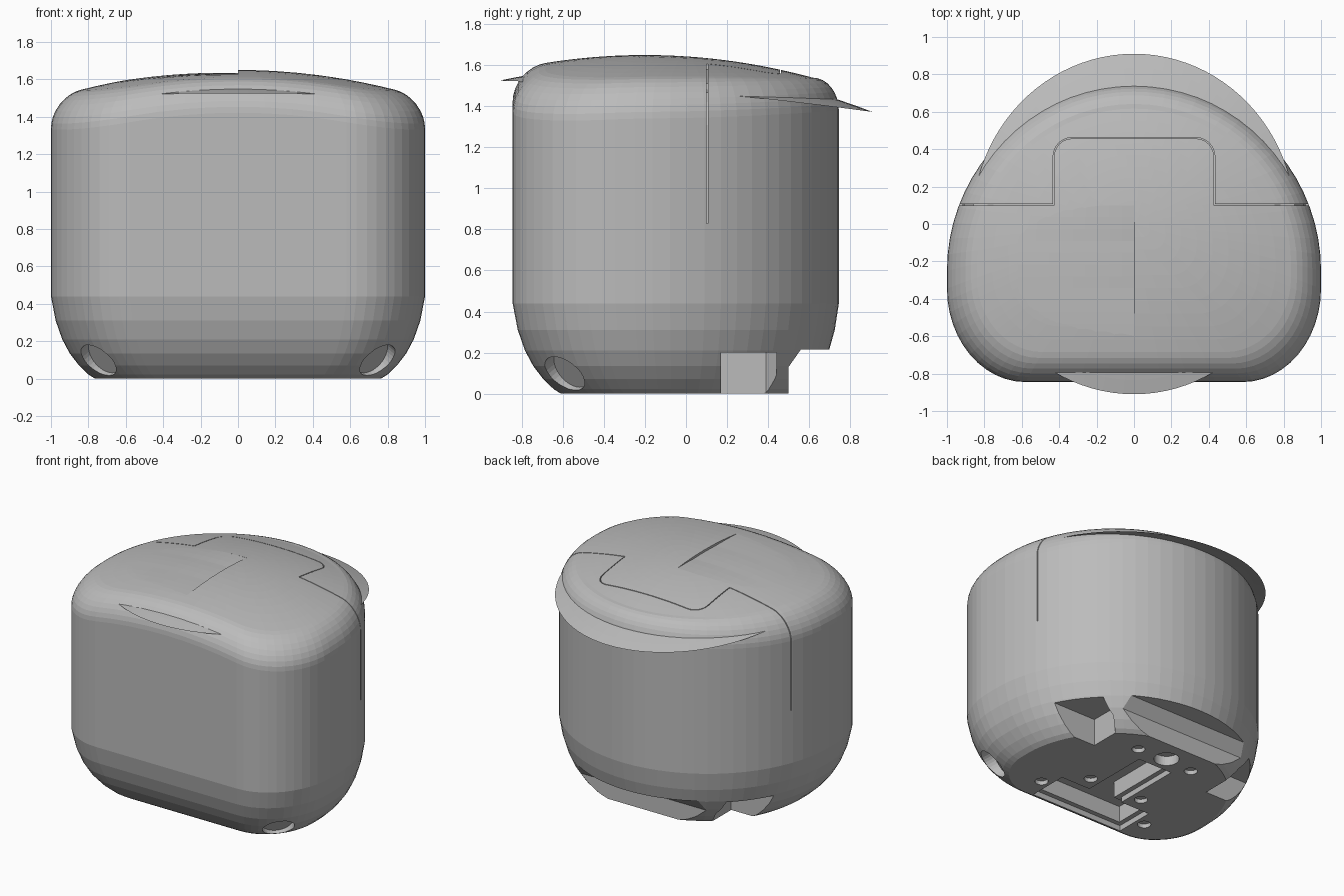
import bpy, bmesh
from math import sin, cos, pi
from mathutils import Matrix, Vector

if "Cube" in bpy.data.objects:
    bpy.data.objects.remove(bpy.data.objects["Cube"])

R = 0.16          # rim fillet radius


def top_z(x, y):
    return 1.65 - 0.15 * x * x - 0.165 * (y + 0.2) ** 2


def outline(d):
    """Footprint (round back, flat front with rounded corners) inset by d."""
    base = [(cos(k * pi / 36), -0.25 + 0.995 * sin(k * pi / 36)) for k in range(37)]
    corner = [(0.58 + 0.42 * cos(k * pi / 24), -0.345 - 0.5 * sin(k * pi / 24)) for k in range(13)]
    flat = [(-0.58 + 1.16 * k / 8, -0.845) for k in range(1, 8)]
    base += [(-x, y) for x, y in corner] + flat + corner[::-1]
    out = []
    for x, y in base:
        sy = 1 - d / 0.795 * (0.8 if y > -0.05 else 1)
        out.append((x * (1 - d), -0.05 + (y + 0.05) * sy))
    return out


N = len(outline(0))


def finish(name, bm, helper=False):
    bmesh.ops.recalc_face_normals(bm, faces=bm.faces)
    me = bpy.data.meshes.new(name)
    bm.to_mesh(me)
    bm.free()
    ob = bpy.data.objects.new(name, me)
    bpy.context.collection.objects.link(ob)
    ob.hide_render = helper
    return ob


def prism(name, pts, axis, length):
    """Closed polygon extruded along a vector."""
    bm = bmesh.new()
    f = bm.faces.new([bm.verts.new(p) for p in pts])
    r = bmesh.ops.extrude_face_region(bm, geom=[f])
    vs = [v for v in r["geom"] if isinstance(v, bmesh.types.BMVert)]
    bmesh.ops.translate(bm, verts=vs, vec=Vector(axis) * length)
    return finish(name, bm, True)


def rod(name, centre, direction, radius, depth, seg=24):
    bm = bmesh.new()
    q = Vector(direction).to_track_quat('Z', 'Y').to_matrix().to_4x4()
    bmesh.ops.create_cone(bm, cap_ends=True, segments=seg, radius1=radius, radius2=radius,
                          depth=depth, matrix=Matrix.Translation(centre) @ q)
    return finish(name, bm, True)


def grid_solid(name, cols, thick_top):
    """Closed solid from columns of (x, y, z_bottom), flat above."""
    bm = bmesh.new()
    v = [[bm.verts.new(p) for p in c] for c in cols]
    for a, b in zip(v, v[1:]):
        for j in range(len(a) - 1):
            bm.faces.new((a[j], b[j], b[j + 1], a[j + 1]))
    r = bmesh.ops.extrude_face_region(bm, geom=bm.faces[:])
    for g in r["geom"]:
        if isinstance(g, bmesh.types.BMVert):
            g.co.z = thick_top
    return finish(name, bm, True)


def skin(bm, rings):
    """Join rings of points with quads."""
    rows = [[bm.verts.new(p) for p in r] for r in rings]
    for a, b in zip(rows, rows[1:]):
        for i in range(len(a)):
            j = (i + 1) % len(a)
            bm.faces.new((a[i], a[j], b[j], b[i]))
    return rows


# Main body: stacked rings, rounded base, filleted rim, domed top
bm = bmesh.new()
rings = []
for d, z in [(0.235, 0), (0.2, 0.022), (0.15, 0.07), (0.1, 0.135), (0.06, 0.21), (0.025, 0.31), (0, 0.44)]:
    rings.append([(x, y, z) for x, y in outline(d)])
inner = outline(R)
for k in range(9):
    a = k / 8 * pi / 2
    d, drop = R * (1 - cos(a)), R * (1 - sin(a))
    rings.append([(x, y, top_z(x, y if y < 0 else p[1]) - drop) for (x, y), p in zip(outline(d), inner)])
for k in range(9, 0, -1):
    f = k / 10
    rings.append([(x * f, y * f, top_z(x * f, y * f)) for x, y in inner])
rows = skin(bm, rings)
bm.faces.new(rows[0])
tip = bm.verts.new((0, 0, top_z(0, 0)))
for i in range(N):
    bm.faces.new((rows[-1][i], rows[-1][(i + 1) % N], tip))
body = finish("main_body", bm)

cutters = []

# Slightly lowered left top panel
cols = []
for i in range(13):
    x = -0.78 * i / 12
    col = []
    for j in range(13):
        y = -0.66 + 0.76 * j / 12
        fade = (1 - i / 12) * min(1, 2.5 * j / 12, 0.25 + 3 * (1 - j / 12))
        col.append((x, y, top_z(x, y) + 0.004 - 0.02 * fade))
    cols.append(col)
cutters.append(grid_solid("left_panel_cutter", cols, 1.8))

# Seam groove across the top and down both sides
w = 0.003
half = [(0.0, 0.46)] + [(0.33 + 0.1 * sin(k * pi / 12), 0.36 + 0.1 * cos(k * pi / 12)) for k in range(7)]
half += [(0.43, 0.103)]
path = [(-x, y) for x, y in half[:0:-1]] + half
cols = []
for i, (x, y) in enumerate(path):
    p, q = path[max(i - 1, 0)], path[min(i + 1, len(path) - 1)]
    n = Vector((p[1] - q[1], q[0] - p[0])).normalized() * w
    z = top_z(x, y) - 0.03
    cols.append([(x - n.x, y - n.y, z), (x + n.x, y + n.y, z)])
cutters.append(grid_solid("top_seam_cutter", cols, 1.8))
for s in (1, -1):
    prof = [(0.428, 1.8), (1.1, 1.8), (1.1, 0.83), (0.92, 0.83), (0.91, 1.31), (0.86, 1.42), (0.75, 1.51), (0.428, 1.58)]
    cutters.append(prism("side_seam_cutter", [(s * x, 0.1, z) for x, z in prof], (0, 1, 0), 2 * w))

# Undercut at the back of the base
prof = [(0.5, -0.1), (0.5, 0.13), (0.56, 0.215), (1.0, 0.215), (1.0, -0.1)]
cutters.append(prism("back_undercut_cutter", [(-1.2, y, z) for y, z in prof], (1, 0, 0), 2.4))

for s in (1, -1):
    # Side notch with a chamfered rear wall
    plan = [(0.49, 0.17), (1.2, 0.17), (1.2, 0.44), (0.55, 0.44), (0.49, 0.39)]
    cutters.append(prism("side_notch_cutter", [(s * x, y, -0.1) for x, y in plan], (0, 0, 1), 0.3))
    # Round port at the front corner
    cutters.append(rod("corner_port_cutter", (s * 0.755, -0.6, 0.09), (s * 0.6, -0.6, -0.5), 0.11, 0.14, 32))
    # Screw holes in the base
    for x, y in [(0.45, -0.43), (0.22, -0.19), (0.23, 0.32)]:
        cutters.append(rod("screw_hole_cutter", (s * x, y, 0), (0, 0, 1), 0.045, 0.06))
cutters.append(rod("centre_hole_cutter", (0, 0.34, 0), (0, 0, 1), 0.085, 0.14, 32))

# Stepped T-shaped pocket in the base
for g, depth in ((0.0, 0.04), (0.035, 0.16)):
    a, b = 0.38 - g, 0.14 - g
    h = [(a, -0.6 + g), (a, -0.3 - g), (b, -0.3 - g), (b, 0.22 - g)]
    plan = h + [(-x, y) for x, y in reversed(h)]
    cutters.append(prism("base_pocket_cutter", [(x, y, -0.1) for x, y in plan], (0, 0, 1), 0.1 + depth))

bpy.context.view_layer.objects.active = body
for c in cutters:
    m = body.modifiers.new(c.name, 'BOOLEAN')
    m.operation, m.solver, m.object = 'DIFFERENCE', 'EXACT', c
    bpy.ops.object.modifier_apply(modifier=m.name)
for c in cutters:
    bpy.data.objects.remove(c, do_unlink=True)

# Thin curved visor sheet that emerges at front and back
bm = bmesh.new()
rings = []
for k in range(1, 13):
    ring = []
    for i in range(96):
        x, y = 0.865 * k / 12 * cos(i * pi / 48), 0.91 * k / 12 * sin(i * pi / 48)
        ring.append((x, y, top_z(x, y) - 0.058 - 0.018 * y))
    rings.append(ring)
bm.faces.new(skin(bm, rings)[0])
visor = finish("visor_sheet", bm)

# Mid-grey plastic
grey = bpy.data.materials.new("mid_grey")
grey.diffuse_color = (0.5, 0.5, 0.5, 1)
grey.use_nodes = True
grey.node_tree.nodes["Principled BSDF"].inputs["Base Color"].default_value = grey.diffuse_color
for ob in (body, visor):
    ob.data.materials.clear()
    ob.data.materials.append(grey)
